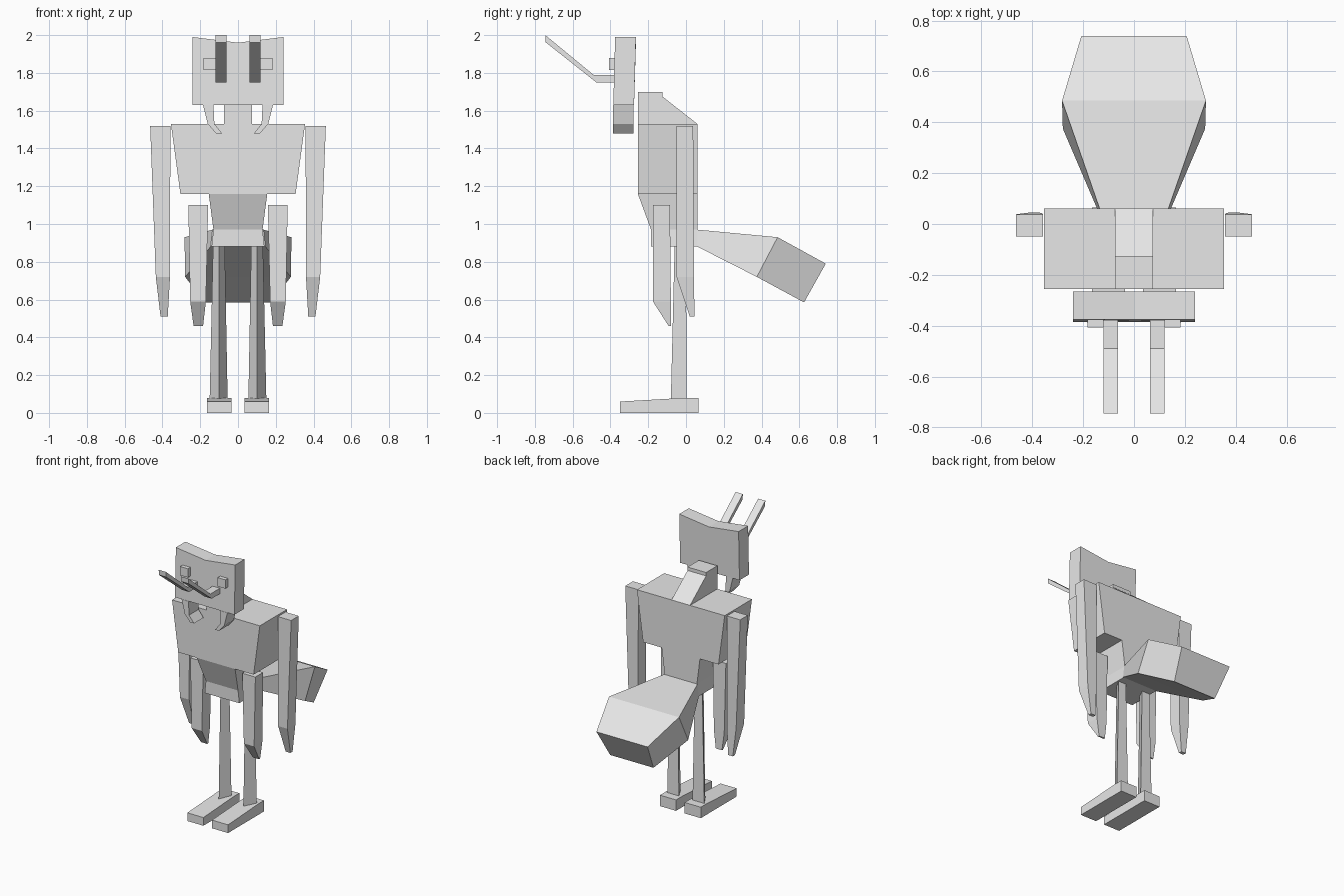
import bpy

if "Cube" in bpy.data.objects:
    bpy.data.objects.remove(bpy.data.objects["Cube"])

grey = bpy.data.materials.new("plain grey")
grey.diffuse_color = (0.8, 0.8, 0.8, 1)
grey.use_nodes = True
grey.node_tree.nodes["Principled BSDF"].inputs["Base Color"].default_value = grey.diffuse_color


def loft(name, rings):
    """Skin a list of equal-sided rings and cap both ends."""
    n = len(rings[0])
    verts = [p for r in rings for p in r]
    faces = [list(range(n)), list(range(len(verts) - n, len(verts)))]
    for k in range(len(rings) - 1):
        for i in range(n):
            j = (i + 1) % n
            faces.append([k * n + i, k * n + j, (k + 1) * n + j, (k + 1) * n + i])
    me = bpy.data.meshes.new(name)
    me.from_pydata(verts, [], faces)
    me.materials.append(grey)
    ob = bpy.data.objects.new(name, me)
    bpy.context.collection.objects.link(ob)
    # consistent outward normals
    import bmesh
    bm = bmesh.new()
    bm.from_mesh(me)
    bmesh.ops.recalc_face_normals(bm, faces=bm.faces)
    bm.to_mesh(me)
    bm.free()
    return ob


def rect(x0, x1, y0, y1, z):
    return [(x0, y0, z), (x1, y0, z), (x1, y1, z), (x0, y1, z)]


def side_profile(name, pts, x0, x1):
    return loft(name, [[(x, y, z) for y, z in pts] for x in (x0, x1)])


def front_profile(name, pts, y0, y1):
    return loft(name, [[(x, y, z) for x, z in pts] for y in (y0, y1)])


def pair(ob):
    """Mirror a part to the other side."""
    ob.modifiers.new("mirror", 'MIRROR')
    return ob


# Head with a shallow V-shaped top, leaning back slightly
head = front_profile("head", [(-.24, 1.63), (.24, 1.63), (.24, 1.99), (0, 1.96), (-.24, 1.99)],
                     -.385, -.275)
for v in head.data.vertices:
    if v.co.z > 1.9:
        v.co.y += .01

# Mandibles, eyes and antennae
pair(front_profile("mandible", [(.185, 1.63), (.16, 1.53), (.117, 1.48), (.085, 1.48),
                                (.125, 1.53), (.13, 1.63)], -.387, -.277))
pair(loft("eye", [rect(.12, .183, -.407, -.37, z) for z in (1.814, 1.878)]))
pair(side_profile("antenna", [(-.37, 1.79), (-.49, 1.79), (-.745, 2.0), (-.743, 1.962),
                              (-.475, 1.75), (-.37, 1.75)], .062, .12))

# Neck sloping down to the back
side_profile("neck", [(-.255, 1.52), (-.255, 1.70), (-.125, 1.70), (-.125, 1.675),
                      (.06, 1.53), (.06, 1.52)], -.075, .075)

# Torso and waist
loft("torso", [rect(-.305, .305, -.255, .06, 1.16), rect(-.355, .355, -.255, .06, 1.53)])
loft("waist", [rect(-.14, .14, -.185, .06, .88), rect(-.13, .13, -.185, .06, .97),
               rect(-.155, .155, -.255, .06, 1.16)])

# Tail: widens, then narrows at the tip (y, z, half width for top and bottom edges)
tail = [((.06, .97, .135), (.06, .88, .145)),
        ((.485, .93, .283), (.375, .72, .28)),
        ((.74, .79, .207), (.625, .585, .175))]
loft("tail", [[(-a[2], a[0], a[1]), (a[2], a[0], a[1]), (b[2], b[0], b[1]), (-b[2], b[0], b[1])]
              for a, b in tail])

# Upper and middle pairs of arms with pointed ends
pair(loft("upper_arm_pair", [rect(.358, .465, -.05, .038, 1.52),
                             rect(.36, .435, -.05, .042, .72),
                             rect(.372, .41, .02, .045, .51)]))
pair(loft("middle_arm_pair", [rect(.158, .263, -.175, -.085, 1.10),
                              rect(.17, .253, -.175, -.08, .59),
                              rect(.185, .235, -.092, -.08, .46)]))

# Three-sided legs with the ridge at the front
pair(loft("leg", [[(.055, .003, .075), (.15, .003, .075), (.1, -.08, .075)],
                  [(.07, 0, .89), (.132, 0, .89), (.1, -.06, .89)]]))

# Wedge feet
pair(side_profile("foot", [(-.35, 0), (.065, 0), (.065, .08), (0, .08), (-.35, .06)], .035, .165))
